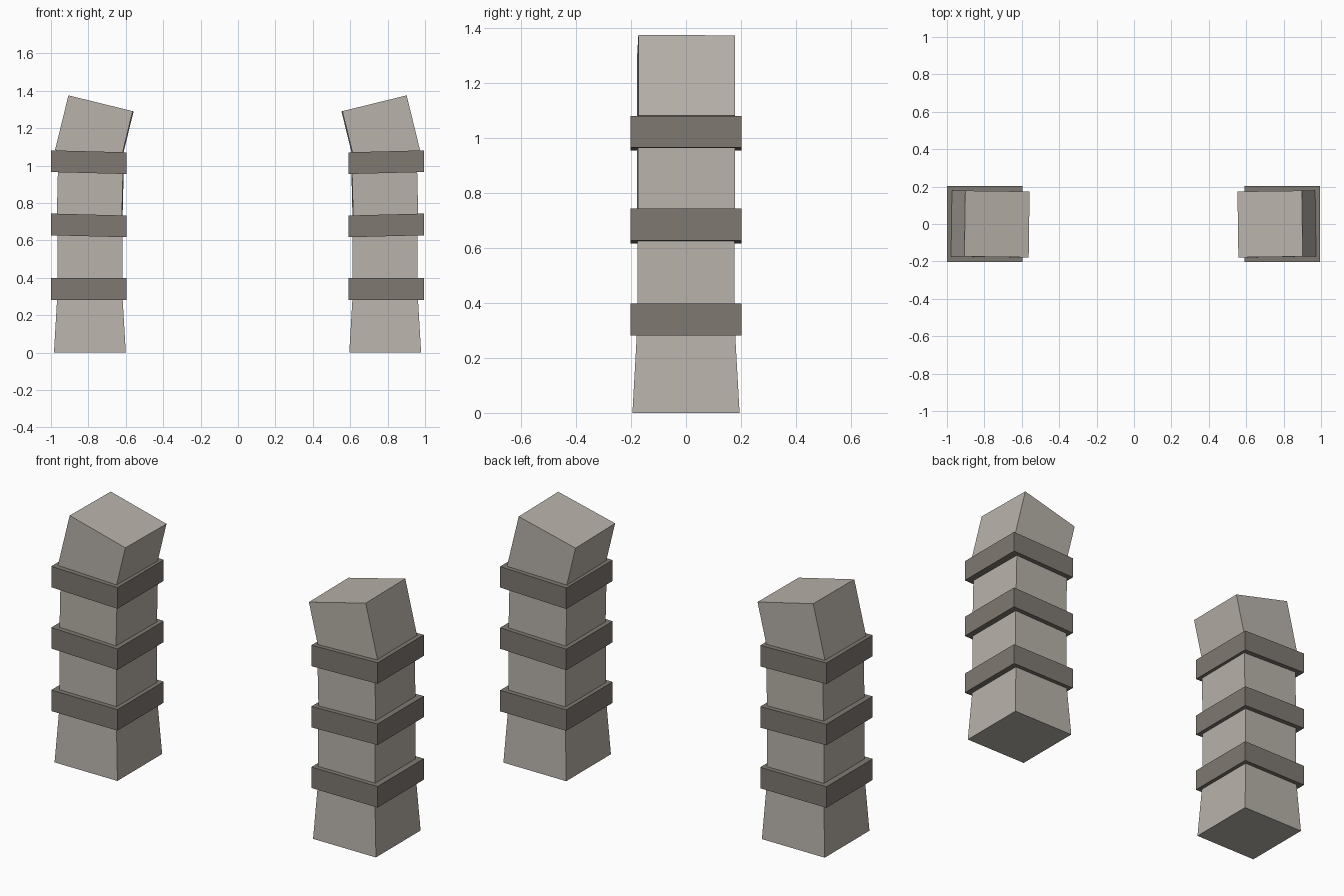
import bpy, bmesh
from math import radians
from mathutils import Matrix, Vector

cube = bpy.data.objects.get("Cube")
if cube:
    bpy.data.objects.remove(cube, do_unlink=True)


def material(name, colour):
    mat = bpy.data.materials.new(name)
    mat.use_nodes = True
    mat.diffuse_color = (*colour, 1)
    mat.node_tree.nodes["Principled BSDF"].inputs["Base Color"].default_value = (*colour, 1)
    return mat


stone = material("pale_stone", (0.48, 0.445, 0.40))
band = material("dark_band", (0.21, 0.19, 0.165))


def section(bm, x, z, hx, hy, tilt, twist):
    """Rectangular ring of vertices, tilted sideways and twisted about its axis."""
    place = (Matrix.Translation((x, 0, z)) @ Matrix.Rotation(radians(-tilt), 3, 'Y').to_4x4()
             @ Matrix.Rotation(radians(twist), 4, 'Z'))
    return [bm.verts.new(place @ Vector((sx * hx, sy * hy, 0)))
            for sx, sy in ((-1, -1), (1, -1), (1, 1), (-1, 1))]


def loft(name, sections, mat, side):
    """Closed box through the given sections; side -1 mirrors it to the right."""
    bm = bmesh.new()
    rings = [section(bm, *s) for s in sections]
    bm.faces.new(rings[0][::-1])
    bm.faces.new(rings[-1])
    for low, high in zip(rings, rings[1:]):
        for i in range(4):
            j = (i + 1) % 4
            bm.faces.new((low[i], low[j], high[j], high[i]))
    if side < 0:
        bmesh.ops.scale(bm, vec=(-1, 1, 1), verts=bm.verts)
        bmesh.ops.translate(bm, vec=(-0.005, 0, 0), verts=bm.verts)
    bmesh.ops.recalc_face_normals(bm, faces=bm.faces)
    mesh = bpy.data.meshes.new(name)
    bm.to_mesh(mesh)
    bm.free()
    obj = bpy.data.objects.new(name, mesh)
    mesh.materials.append(mat)
    bpy.context.collection.objects.link(obj)
    return obj


for label, side in (("left", 1), ("right", -1)):
    # Flared foot and the straight shaft blocks above it
    loft(label + "_foot_block", [(0.787, 0, 0.192, 0.195, 0, 0),
                                 (0.787, 0.34, 0.172, 0.176, 0, 0)], stone, side)
    loft(label + "_lower_block", [(0.787, 0.34, 0.174, 0.176, 0, 0),
                                  (0.787, 0.68, 0.174, 0.176, 0, 0)], stone, side)
    loft(label + "_upper_block", [(0.789, 0.68, 0.174, 0.176, 1.5, 0.6),
                                  (0.781, 1.02, 0.174, 0.176, 1.5, 0.6)], stone, side)
    # Leaning cap block
    loft(label + "_cap_block", [(0.799, 1.04, 0.177, 0.176, 13.8, 0.8),
                                (0.7275, 1.3325, 0.177, 0.176, 13.8, 0.8)], stone, side)
    # Three projecting bands
    for place, z, tilt in (("lower", 0.34, 0), ("middle", 0.68, 1.5), ("top", 1.018, 1.5)):
        loft(f"{label}_{place}_band",
             [(0.792, z - 0.058, 0.202, 0.202, tilt, 0),
              (0.792, z + 0.058, 0.202, 0.202, tilt, 0)], band, side)
